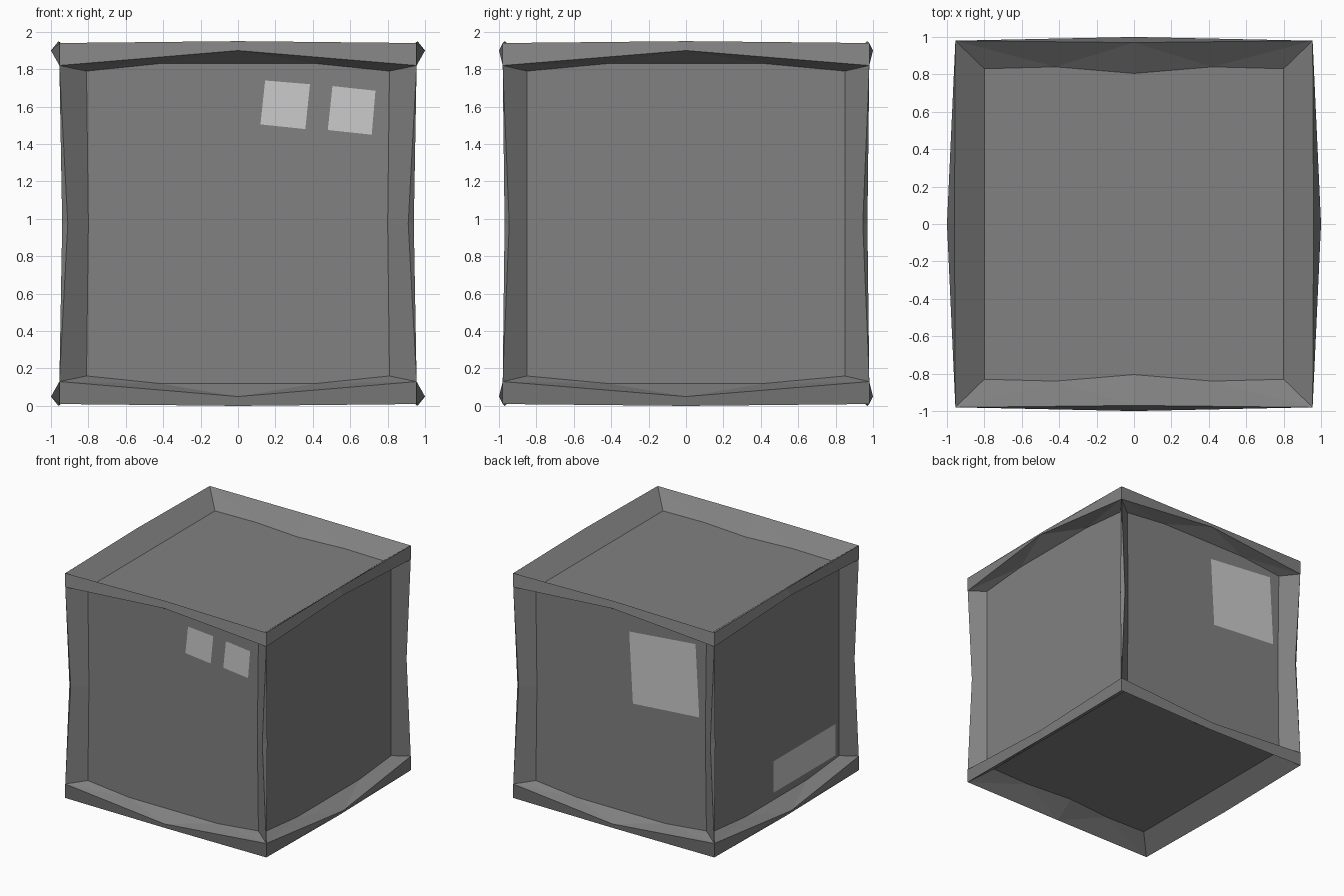
import bpy, bmesh, math
from itertools import product
from mathutils import Vector

if "Cube" in bpy.data.objects:
    bpy.data.objects.remove(bpy.data.objects["Cube"])

ZC = 0.975                      # mid height, the crate mirrors about it
PX, PY, PZ = 0.86, 0.88, 0.85   # recessed panel positions


def material(name, v):
    m = bpy.data.materials.new(name)
    m.diffuse_color = (v, v, v, 1)
    m.use_nodes = True
    m.node_tree.nodes["Principled BSDF"].inputs["Base Color"].default_value = m.diffuse_color
    return m


def finish(name, bm, mat, loc=(0, 0, 0)):
    me = bpy.data.meshes.new(name)
    bm.to_mesh(me)
    bm.free()
    ob = bpy.data.objects.new(name, me)
    ob.location = loc
    me.materials.append(mat)
    bpy.context.collection.objects.link(ob)
    return ob


dark = material("dark_grey", 0.22)
light = material("light_grey", 0.75)

# One eighth of the crate: ridge points, then panel outlines
P = {
    "c1": (.955, .98, .965), "c2": (.955, .98, .845),       # corner top / low
    "t": (0, .97, .975), "m": (0, 1.0, .925),               # ridge along x
    "t2": (.96, 0, .975), "m2": (1.0, 0, .925),             # ridge along y
    "a": (.91, .97, 0), "b": (.94, .945, 0),                # upright ridge
    "ti": (0, .805, PZ), "th": (.42, .84, PZ), "tc": (.8, .83, PZ), "ts": (.8, 0, PZ),
    "fi": (0, PY, .855), "fh": (.42, PY, .855), "fc": (.81, PY, .815), "fs": (.8, PY, 0),
    "ri": (PX, 0, .855), "rh": (PX, .42, .855), "rc": (PX, .85, .815), "rs": (PX, .85, 0),
    "to": (0, 0, PZ), "fo": (0, PY, 0), "ro": (PX, 0, 0),
}
FACES = [
    "c1 c2 m t", "c1 c2 m2 t2", "c2 a b",                   # edge strips
    "t ti th", "t th c1", "c1 th tc", "c1 tc ts t2",        # top border
    "m fi fh", "m fh c2", "c2 fh fc", "c2 fc fs a",         # front border
    "m2 ri rh", "m2 rh c2", "c2 rh rc", "c2 rc rs b",       # side border
    "to ti th tc ts", "fo fi fh fc fs", "ro ri rh rc rs",   # panels
]

# Whole crate from eight mirrored copies
bm = bmesh.new()
for s in product((1, -1), repeat=3):
    v = {k: bm.verts.new([c * d for c, d in zip(p, s)]) for k, p in P.items()}
    for f in FACES:
        bm.faces.new([v[k] for k in f.split()])
bmesh.ops.remove_doubles(bm, verts=bm.verts, dist=1e-4)
bmesh.ops.recalc_face_normals(bm, faces=bm.faces)
bmesh.ops.dissolve_limit(bm, angle_limit=math.radians(0.5),
                         verts=bm.verts, edges=bm.edges)
finish("crate", bm, dark, (0, 0, ZC))


# Flat labels lying on the panels
def label(name, pts, outward):
    bm = bmesh.new()
    f = bm.faces.new([bm.verts.new(p) for p in pts])
    f.normal_update()
    if f.normal.dot(Vector(outward)) < 0:
        f.normal_flip()
    finish(name, bm, light)


GAP = 0.005
front = {
    "front_label_left": [(.145, 1.74), (.385, 1.72), (.36, 1.48), (.12, 1.505)],
    "front_label_right": [(.505, 1.71), (.735, 1.685), (.715, 1.45), (.48, 1.475)],
}
for name, pts in front.items():
    label(name, [(x, -PY - GAP, z) for x, z in pts], (0, -1, 0))
label("back_label", [(x, PY + GAP, z) for x, z in
      [(-.08, 1.68), (-.71, 1.74), (-.745, 1.12), (-.115, 1.07)]], (0, 1, 0))
label("side_label", [(-PX - GAP, y, z) for y, z in
      [(.05, .455), (-.79, .455), (-.79, .185), (.05, .185)]], (-1, 0, 0))
